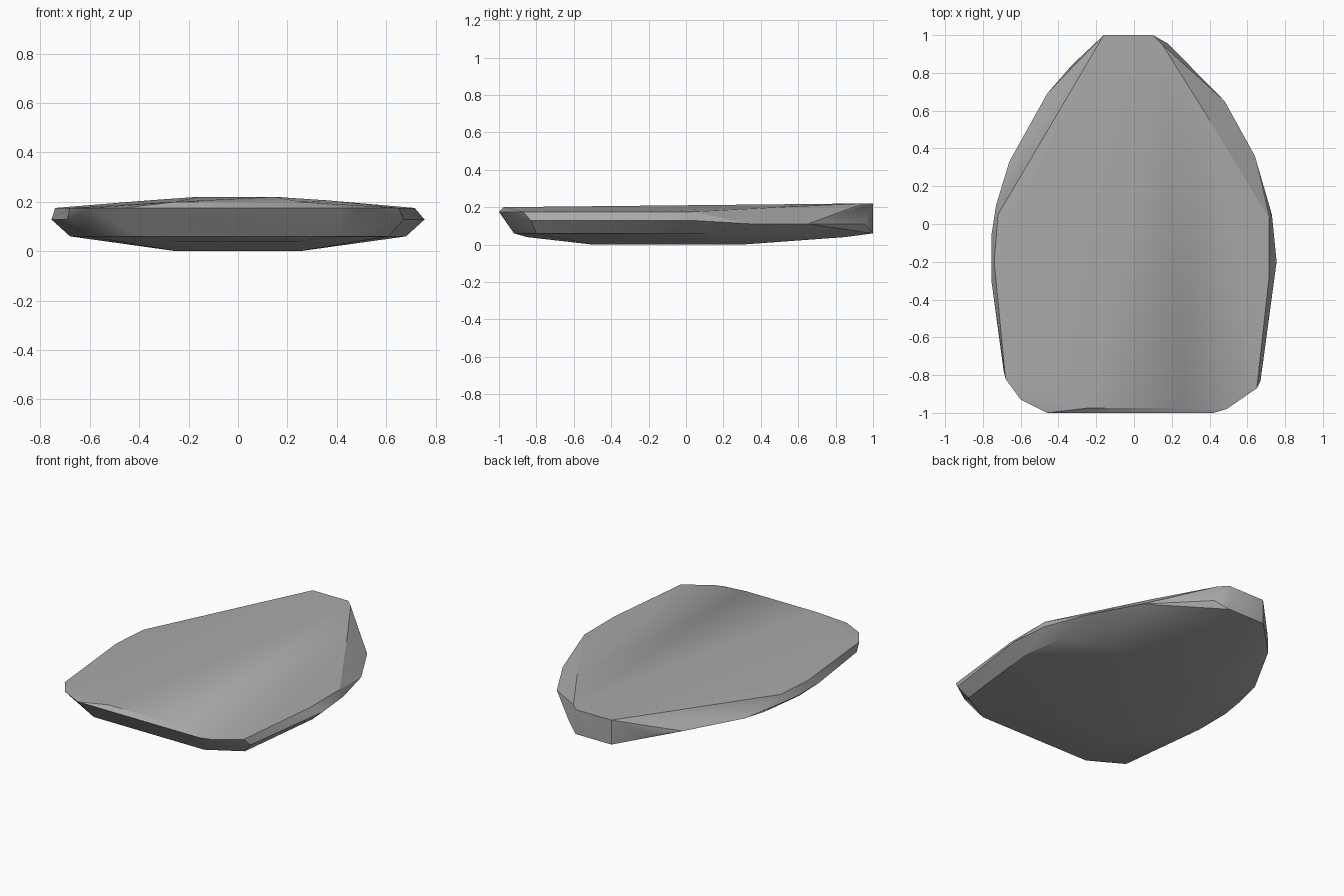
import bpy
import bmesh
from math import radians

cube = bpy.data.objects.get("Cube")
if cube:
    bpy.data.objects.remove(cube, do_unlink=True)


def make_material(name, value):
    material = bpy.data.materials.new(name)
    material.use_nodes = True
    colour = (value, value, value, 1)
    material.diffuse_color = colour
    shader = next(n for n in material.node_tree.nodes if n.type == "BSDF_PRINCIPLED")
    shader.inputs["Base Color"].default_value = colour
    return material


def at_height(outline, height):
    """Lift a flat outline to one height."""
    return [(x, y, height) for x, y in outline]


def both_sides(points):
    """Repeat points on the left and right of the stone."""
    return [(side * x, y, z) for x, y, z in points for side in (-1, 1)]


def build_hull(name, points, material, smooth_angle):
    """Wrap the points in one chipped, convex stone surface."""
    bm = bmesh.new()
    for point in points:
        bm.verts.new(point)
    result = bmesh.ops.convex_hull(bm, input=bm.verts[:])
    loose = {g for key in ("geom_interior", "geom_unused") for g in result[key]
             if isinstance(g, bmesh.types.BMVert)}
    bmesh.ops.delete(bm, geom=list(loose), context="VERTS")
    bmesh.ops.dissolve_limit(bm, angle_limit=radians(1), verts=bm.verts[:], edges=bm.edges[:])
    bmesh.ops.recalc_face_normals(bm, faces=bm.faces[:])
    mesh = bpy.data.meshes.new(name)
    bm.to_mesh(mesh)
    bm.free()
    stone = bpy.data.objects.new(name, mesh)
    bpy.context.collection.objects.link(stone)
    mesh.materials.append(material)
    bpy.context.view_layer.objects.active = stone
    stone.select_set(True)
    bpy.ops.object.shade_smooth_by_angle(angle=radians(smooth_angle))
    return stone


# Widest edge around the flanks
flank_edge = at_height([
    (.67, -.83), (.755, -.2), (.73, .05),
    (-.69, -.78), (-.755, -.3), (-.755, -.06), (-.73, .1),
], .128)
shoulder_edge = at_height([
    (.64, .36), (.48, .65), (.18, .955),
    (-.66, .33), (-.46, .69), (-.33, .84),
], .11)

# Upper rim along the front and sides
upper_rim = at_height([
    (.42, -1), (.49, -.98), (.65, -.87), (.715, -.28), (.715, .03),
    (-.46, -1), (-.6, -.93), (-.68, -.82), (-.74, -.2), (-.72, .05),
], .175)

# Low ridge on top, rising to the rear
crown = both_sides([(.25, -.975, .2), (.2, .6, .217), (.37, .6, .205)])
crown += [(.15, .95, .22), (-.16, 1, .22), (.1, 1, .22)]

# Flat rear end
rear_end = at_height([(-.16, 1), (.1, 1)], .06)

# Shallow rounded underside
underside = both_sides([
    (.25, -.5, 0), (.25, .3, 0),
    (.4, -.92, .06), (.25, -.85, .04), (.61, -.8, .06),
    (.68, -.2, .06), (.64, .1, .06), (.4, .6, .06), (.15, .85, .04),
])

stone_grey = make_material("stone grey", .4)
build_hull("stone_blade",
           flank_edge + shoulder_edge + upper_rim + crown + rear_end + underside,
           stone_grey, 30)
